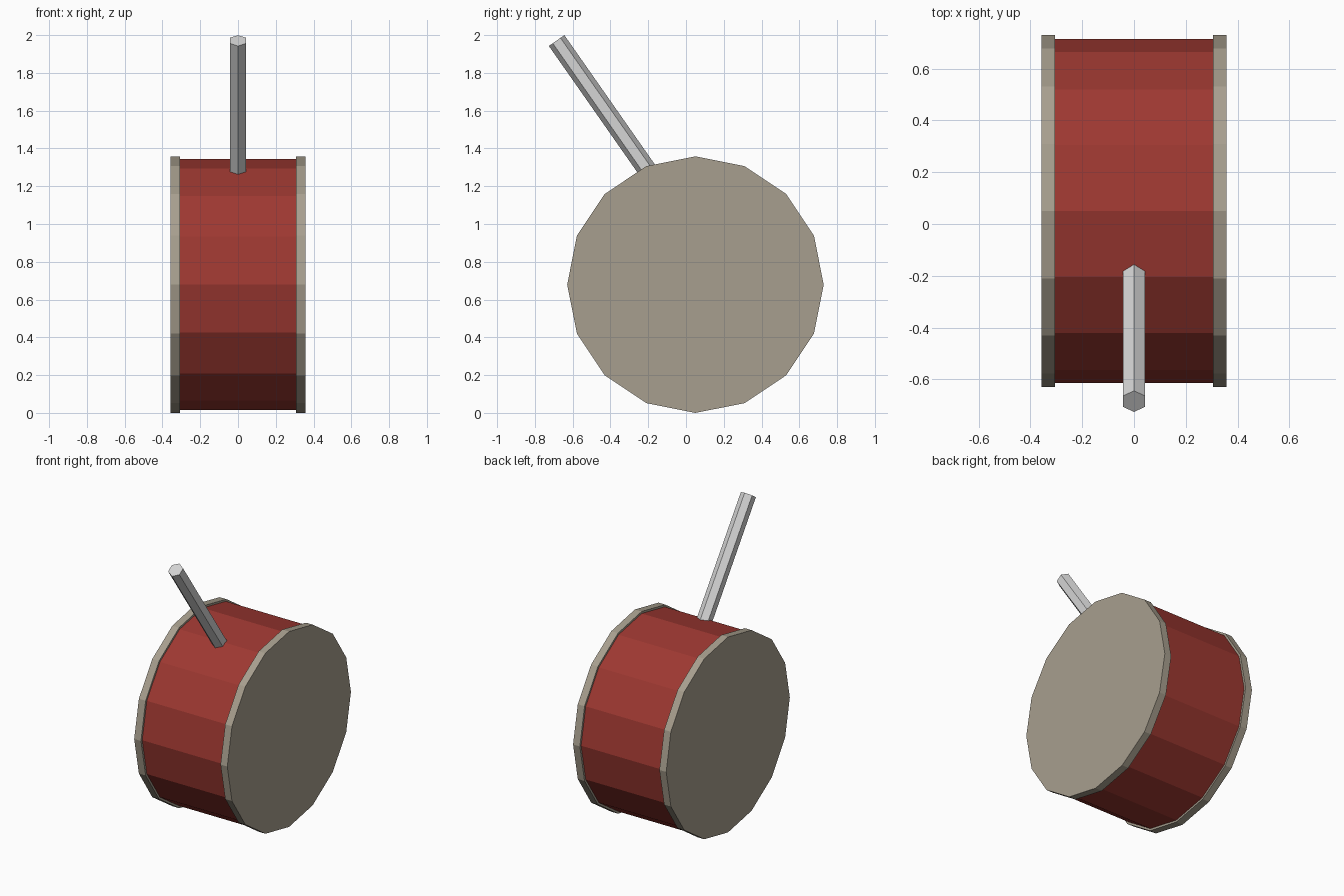
import bpy
from math import radians
from mathutils import Matrix, Vector

cube = bpy.data.objects.get("Cube")
if cube:
    bpy.data.objects.remove(cube, do_unlink=True)


def material(name, rgb):
    mat = bpy.data.materials.new(name)
    mat.use_nodes = True
    colour = (*rgb, 1.0)
    mat.diffuse_color = colour
    mat.node_tree.nodes["Principled BSDF"].inputs["Base Color"].default_value = colour
    return mat


def cylinder(name, sides, radius, length, centre, rotation, mat):
    bpy.ops.mesh.primitive_cylinder_add(
        vertices=sides, radius=radius, depth=length,
        location=centre, rotation=rotation)
    obj = bpy.context.object
    obj.name = name
    obj.data.materials.append(mat)
    return obj


red = material("drum red", (0.34, 0.04, 0.031))
beige = material("rim beige", (0.39, 0.347, 0.273))
grey = material("handle light grey", (0.66, 0.66, 0.66))

# Drum lying on its side, with a disc closing each end
SIDES = 16
RIM_RADIUS = 0.679
DRUM_Y = 0.05
INNER, OUTER = 0.306, 0.358
across = (0, radians(90), 0)

cylinder("drum_body", SIDES, 0.665, 2 * INNER + 0.02,
         (0, DRUM_Y, RIM_RADIUS), across, red)
for side, sign in (("left", 1), ("right", -1)):
    cylinder(side + "_end_disc", SIDES, RIM_RADIUS, OUTER - INNER,
             (sign * (INNER + OUTER) / 2, DRUM_Y, RIM_RADIUS), across, beige)

# Six-sided handle leaning forward, its foot sunk into the drum
LEAN = radians(35)
LENGTH = 0.95
tip = Vector((0, -0.685, 1.971))
axis = Matrix.Rotation(LEAN, 3, "X") @ Vector((0, 0, 1))
cylinder("handle", 6, 0.05, LENGTH, tip - axis * LENGTH / 2, (LEAN, 0, 0), grey)
